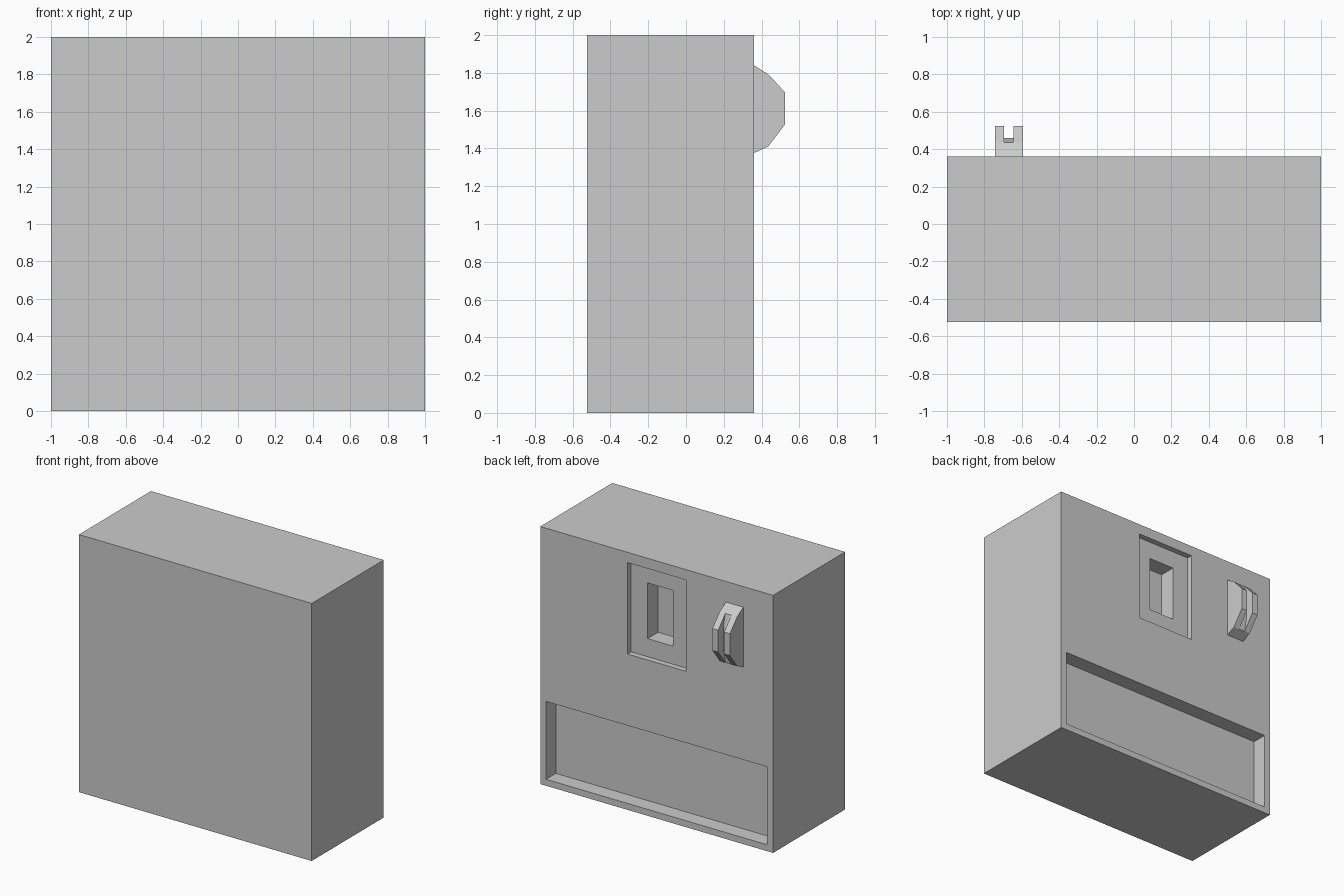
import bpy, bmesh

if "Cube" in bpy.data.objects:
    bpy.data.objects.remove(bpy.data.objects["Cube"])

BACK = 0.36      # y of the back wall
FRONT = -0.524   # y of the front wall


def make_object(name, bm):
    bmesh.ops.recalc_face_normals(bm, faces=bm.faces[:])
    mesh = bpy.data.meshes.new(name)
    bm.to_mesh(mesh)
    bm.free()
    obj = bpy.data.objects.new(name, mesh)
    bpy.context.collection.objects.link(obj)
    return obj


def box(name, lo, hi):
    bm = bmesh.new()
    bmesh.ops.create_cube(bm, size=1)
    for v in bm.verts:
        v.co = [(a + b) / 2 + c * (b - a) for a, b, c in zip(lo, hi, v.co)]
    return make_object(name, bm)


def recess(target, name, half_width, z0, z1, floor_y):
    """Cut a rectangular pocket into the back wall."""
    cutter = box(name, (-half_width, floor_y, z0), (half_width, BACK + 0.2, z1))
    cutter.hide_render = True
    mod = target.modifiers.new(name, 'BOOLEAN')
    mod.operation = 'DIFFERENCE'
    mod.solver = 'EXACT'
    mod.object = cutter
    bpy.context.view_layer.objects.active = target
    bpy.ops.object.modifier_apply(modifier=mod.name)
    bpy.data.objects.remove(cutter, do_unlink=True)


# Cabinet body with its back recesses
body = box("cabinet_body", (-1, FRONT, 0), (1, BACK, 2))
recess(body, "lower_tray_recess", 0.95, 0.05, 0.655, BACK - 0.12)
recess(body, "panel_recess", 0.25, 1.21, 1.92, BACK - 0.045)
recess(body, "panel_slot", 0.11, 1.35, 1.783, BACK - 0.175)

# Slotted bracket: side profiles (y, z) of the cheeks and of the slot floor
cheek = [(BACK, 1.84), (0.435, 1.793), (0.524, 1.697),
         (0.524, 1.527), (0.435, 1.41), (BACK, 1.376)]
slot = cheek[:2] + [(0.46, 1.697), (0.46, 1.527)] + cheek[4:]
sections = [(-0.744, cheek), (-0.695, cheek), (-0.695, slot),
            (-0.643, slot), (-0.643, cheek), (-0.594, cheek)]

bm = bmesh.new()
rings = [[bm.verts.new((x, y, z)) for y, z in prof] for x, prof in sections]
for a, b in zip(rings, rings[1:]):
    for i in range(len(a)):
        j = (i + 1) % len(a)
        bm.faces.new((a[i], a[j], b[j], b[i]))
bm.faces.new(rings[0])
bm.faces.new(rings[-1])
bmesh.ops.remove_doubles(bm, verts=bm.verts[:], dist=1e-5)
make_object("slotted_bracket", bm)
